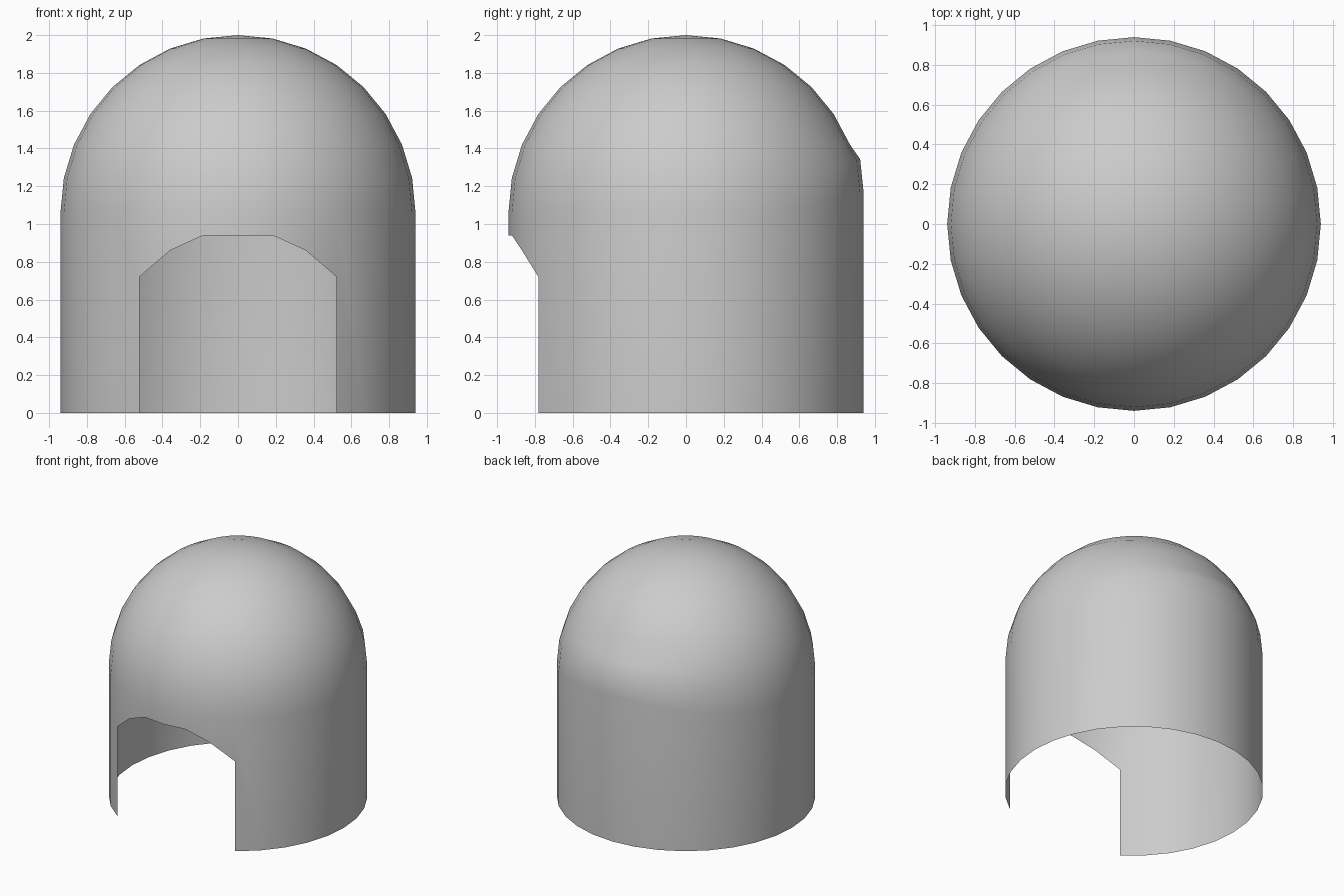
import bpy, bmesh
from math import sin, cos, pi, radians

if "Cube" in bpy.data.objects:
    bpy.data.objects.remove(bpy.data.objects["Cube"])

R, CZ, SEG, RINGS = 0.94, 1.06, 32, 8
STEP = 2 * pi / SEG

# Underside of the front opening, by number of columns away from the front centre
ARCH = {0: 0.94, 1: 0.94, 2: 0.86, 3: 0.72}


def columns_from(i, start):
    return min((i - start) % SEG, (start - i) % SEG)


def back_lift(i):
    # Wall top rises gently towards the back centre
    k = columns_from(i, SEG // 2)
    return 0.11 * cos(k / 6 * pi / 2) ** 2 if k < 6 else 0.0


bm = bmesh.new()


def ring(radius, height):
    # Column 0 is the front centre (-y)
    return [bm.verts.new((radius * sin(i * STEP), -radius * cos(i * STEP), height(i)))
            for i in range(SEG)]


# Base of the wall; the front columns stop at the arch
base = ring(R, lambda i: ARCH.get(columns_from(i, 0), 0.0))
# Doorway jambs reach from the arch ends to the floor
jamb = {i: bm.verts.new((R * sin(i * STEP), -R * cos(i * STEP), 0)) for i in (3, SEG - 3)}

# Wall top and dome rings
rings = [base]
for j in range(RINGS):
    a = radians(90) * j / RINGS
    lift = (1.0, 0.91)[j] if j < 2 else 0.0
    rings.append(ring(R * cos(a), lambda i: CZ + R * sin(a) + lift * back_lift(i)))

for lo, hi in zip(rings, rings[1:]):
    for i in range(SEG):
        n = (i + 1) % SEG
        face = [lo[i], lo[n], hi[n], hi[i]]
        if lo is base and i == 3:
            face = [jamb[3], lo[n], hi[n], hi[i], lo[i]]
        if lo is base and n == SEG - 3:
            face = [lo[i], jamb[n], lo[n], hi[n], hi[i]]
        bm.faces.new(face)

# Crown of the dome
top = bm.verts.new((0, 0, CZ + R))
for i in range(SEG):
    bm.faces.new((rings[-1][i], rings[-1][(i + 1) % SEG], top))

for f in bm.faces:
    f.smooth = True
mesh = bpy.data.meshes.new("domed_shell")
bm.to_mesh(mesh)
bm.free()
bpy.context.collection.objects.link(bpy.data.objects.new("domed_shell", mesh))
